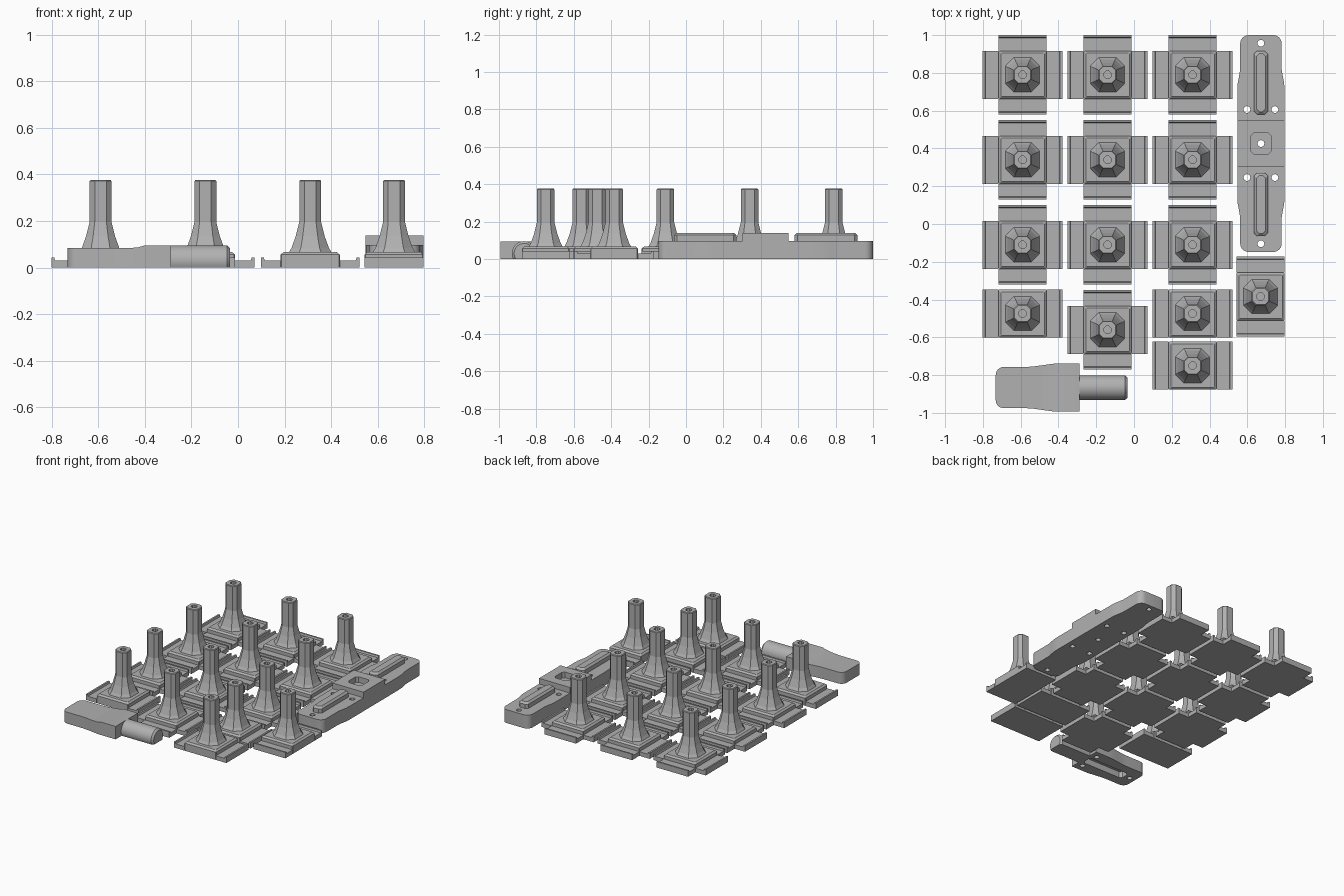
import bpy, bmesh, math
from mathutils import Matrix

if "Cube" in bpy.data.objects:
    bpy.data.objects.remove(bpy.data.objects["Cube"])

grey = bpy.data.materials.new("plain_grey")
grey.diffuse_color = (0.44, 0.44, 0.44, 1)
grey.use_nodes = True
grey.node_tree.nodes["Principled BSDF"].inputs["Base Color"].default_value = grey.diffuse_color


def finish(name, bm, smooth=False):
    bmesh.ops.recalc_face_normals(bm, faces=bm.faces)
    me = bpy.data.meshes.new(name)
    bm.to_mesh(me)
    bm.free()
    ob = bpy.data.objects.new(name, me)
    bpy.context.collection.objects.link(ob)
    me.materials.append(grey)
    if smooth:
        bpy.ops.object.select_all(action='DESELECT')
        ob.select_set(True)
        bpy.context.view_layer.objects.active = ob
        bpy.ops.object.shade_smooth_by_angle(angle=math.radians(30))
    return ob


def loft(bm, rings):
    """Closed solid through rings of 3D points."""
    loops = [[bm.verts.new(p) for p in r] for r in rings]
    n = len(loops[0])
    for a, b in zip(loops, loops[1:]):
        for i in range(n):
            bm.faces.new((a[i], a[(i + 1) % n], b[(i + 1) % n], b[i]))
    bm.faces.new(loops[0][::-1])
    bm.faces.new(loops[-1])


def prism(bm, outline, z0, z1):
    loft(bm, [[(x, y, z) for x, y in outline] for z in (z0, z1)])


def rect(x0, x1, y0, y1):
    return [(x0, y0), (x1, y0), (x1, y1), (x0, y1)]


def octagon(w, c, z=None):
    k = w - c
    pts = [(w, -k), (w, k), (k, w), (-k, w), (-w, k), (-w, -k), (-k, -w), (k, -w)]
    return pts if z is None else [(x, y, z) for x, y in pts]


def circle(r, n, cx=0, cy=0, turn=0.0):
    return [(cx + r * math.cos(2 * math.pi * (i + turn) / n),
             cy + r * math.sin(2 * math.pi * (i + turn) / n)) for i in range(n)]


def slot(w, y0, y1, c):
    """Long bar outline with cut corners."""
    return [(w, y0 + c), (w, y1 - c), (w - c, y1), (c - w, y1),
            (-w, y1 - c), (-w, y0 + c), (c - w, y0), (w - c, y0)]


def cut(ob, bm):
    tool = finish(ob.name + "_cutter", bm)
    tool.hide_render = True
    m = ob.modifiers.new("cut", 'BOOLEAN')
    m.object, m.solver = tool, 'EXACT'
    bpy.context.view_layer.objects.active = ob
    bpy.ops.object.modifier_apply(modifier=m.name)
    bpy.data.objects.remove(tool)


# Tile: square pedestal, lipped side flanges, flared eight-sided post with a bore
P, R = 0.127, 0.211


def flange(bm, turn):
    start = set(bm.verts)
    prof = [(P, 0), (R, 0), (R, 0.043), (R - 0.012, 0.043), (R - 0.016, 0.03), (P, 0.03)]
    loft(bm, [[(x, y, z) for x, z in prof] for y in (-P, P)])
    bmesh.ops.rotate(bm, verts=[v for v in bm.verts if v not in start],
                     matrix=Matrix.Rotation(turn * math.pi / 2, 3, 'Z'))


def tile(name, x, y, sides):
    bm = bmesh.new()
    loft(bm, [octagon(w, 0.004, z) for w, z in ((P, 0), (P, 0.055), (P - 0.012, 0.066))])
    for s in sides:
        flange(bm, s)
    post = [octagon(w, c, z) for w, c, z in (
        (0.092, 0.045, 0.064), (0.08, 0.04, 0.085), (0.062, 0.03, 0.135),
        (0.047, 0.022, 0.195), (0.047, 0.022, 0.371), (0.043, 0.02, 0.376))]
    bore = circle(0.021, 8, turn=-0.5)
    loft(bm, post + [[(a, b, z) for a, b in bore] for z in (0.376, 0.25)])
    bmesh.ops.translate(bm, verts=bm.verts, vec=(x, y, 0))
    return finish(name, bm)


for x in (-0.59, -0.14, 0.31):
    for y in (0.79, 0.34, -0.11):
        tile("cross_tile", x, y, (0, 1, 2, 3))
tile("cross_tile", -0.14, -0.56, (0, 1, 2, 3))
for x, y in ((-0.59, -0.474), (0.31, -0.474), (0.31, -0.75)):
    tile("wide_tile", x, y, (0, 2))
tile("deep_tile", 0.67, -0.384, (1, 3))

# Long bar: waisted body, screw holes, raised centre block and two ridges
BX, BY, H = 0.672, 0.426, 0.574
quarter = [(0.125, 0.28), (0.123, 0.32), (0.116, 0.355), (0.11, 0.39)]
quarter += [(0.065 + 0.045 * math.cos(a), H - 0.045 + 0.045 * math.sin(a))
            for a in (i * math.pi / 12 for i in range(7))]
half = quarter + [(-x, y) for x, y in quarter[::-1]]
outline = half + [(-x, -y) for x, y in half]


def place_bar(bm):
    bmesh.ops.translate(bm, verts=bm.verts, vec=(BX, BY, 0))
    return bm


bm = bmesh.new()
prism(bm, outline, 0, 0.097)
bar = finish("bar_body", place_bar(bm), True)
bm = bmesh.new()
for cx, cy in ((0, 0.531), (0.074, 0.18), (-0.074, 0.18),
               (0, -0.531), (0.074, -0.18), (-0.074, -0.18), (0, 0)):
    prism(bm, circle(0.018, 16, cx, cy), -0.05, 0.3)
cut(bar, place_bar(bm))

bm = bmesh.new()
prism(bm, rect(-0.125, 0.125, -0.123, 0.123), 0.097, 0.138)
block = finish("bar_centre_block", place_bar(bm))
bm = bmesh.new()
prism(bm, octagon(0.055, 0.016), 0.08, 0.2)
cut(block, place_bar(bm))

for s in (1, -1):
    bm = bmesh.new()
    y0, y1 = sorted((s * 0.155, s * 0.49))
    loft(bm, [[(x, y, z) for x, y in slot(0.037 - d, y0 + d, y1 - d, 0.016)]
              for d, z in ((0, 0.096), (0, 0.127), (0.013, 0.14))])
    finish("bar_ridge", place_bar(bm))

# Handle: paddle that flares and rises into a head, with a slot and screw holes below
CY = -0.866
edge = [(-0.288, 0.127), (-0.405, 0.127), (-0.43, 0.126), (-0.48, 0.119), (-0.53, 0.112), (-0.57, 0.109)]
edge += [(-0.69 - 0.042 * math.sin(a), 0.067 + 0.042 * math.cos(a))
         for a in (i * math.pi / 12 for i in range(7))]
plan = edge + [(x, -y) for x, y in edge[::-1]]
bm = bmesh.new()
n = len(edge)
low = [bm.verts.new((x, CY + y, 0)) for x, y in plan]
top = [bm.verts.new((x, CY + y, 0.083 + 0.011 * min(1, max(0, (x + 0.44) / 0.035))))
       for x, y in plan]
for i in range(2 * n):
    j = (i + 1) % (2 * n)
    bm.faces.new((low[i], low[j], top[j], top[i]))
bm.faces.new(low[::-1])
for i in range(n - 1):
    bm.faces.new((top[i], top[i + 1], top[2 * n - 2 - i], top[2 * n - 1 - i]))
handle = finish("handle_body", bm, True)
bm = bmesh.new()
# slot runs along x, so swap the outline axes
prism(bm, [(y, CY + x) for x, y in slot(0.038, -0.645, -0.31, 0.016)], -0.05, 0.045)
for cx, cy in ((-0.687, 0), (-0.336, 0.074), (-0.336, -0.074)):
    prism(bm, circle(0.018, 16, cx, CY + cy), -0.05, 0.05)
cut(handle, bm)

# Peg: round bar with a flat underside and a chamfered end
bm = bmesh.new()
CZ = 0.03
rings = []
for x, r in ((-0.29, 0.065), (-0.047, 0.065), (-0.034, 0.053)):
    a0 = -math.asin(CZ / r)
    rings.append([(x, CY + r * math.cos(a), CZ + r * math.sin(a))
                  for a in (a0 + (math.pi - 2 * a0) * i / 24 for i in range(25))])
loft(bm, rings)
finish("handle_peg", bm, True)
